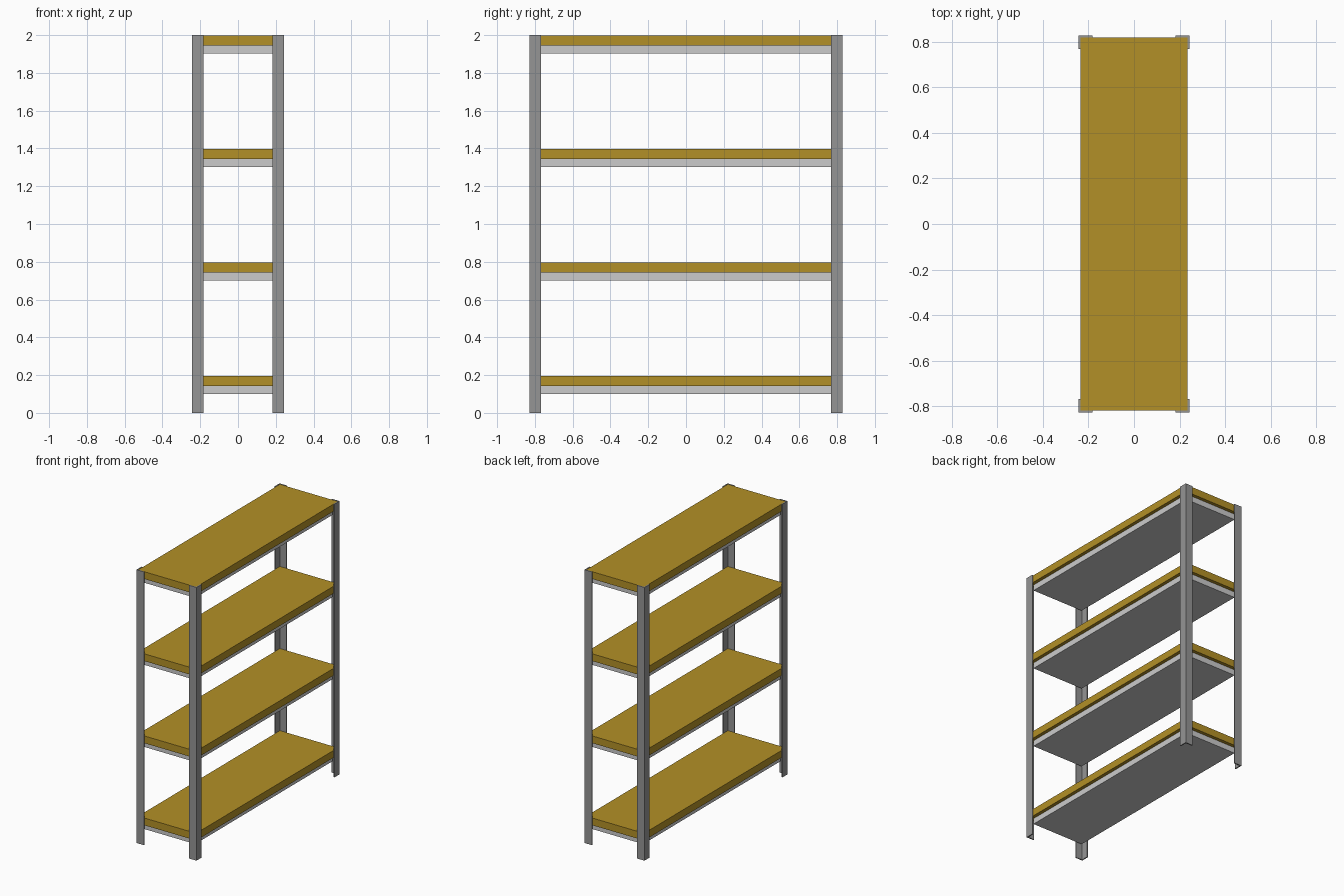
import bpy, bmesh

if "Cube" in bpy.data.objects:
    bpy.data.objects.remove(bpy.data.objects["Cube"])

HX, HY, H = 0.243, 0.828, 2.0    # outer half width, half length, height
T, FL = 0.008, 0.06              # post steel thickness, flange width


def material(name, rgb):
    m = bpy.data.materials.new(name)
    m.diffuse_color = (*rgb, 1)
    m.use_nodes = True
    m.node_tree.nodes["Principled BSDF"].inputs["Base Color"].default_value = m.diffuse_color
    return m


wood = material("wood", (0.45, 0.28, 0.02))
dark_steel = material("dark_steel", (0.3, 0.3, 0.3))
light_steel = material("light_steel", (0.6, 0.6, 0.6))


def prism(name, outline, z0, z1, mat):
    """Extrude a flat outline from z0 up to z1."""
    bm = bmesh.new()
    face = bm.faces.new([bm.verts.new((x, y, z0)) for x, y in outline])
    ext = bmesh.ops.extrude_face_region(bm, geom=[face])
    top = [v for v in ext["geom"] if isinstance(v, bmesh.types.BMVert)]
    bmesh.ops.translate(bm, vec=(0, 0, z1 - z0), verts=top)
    bmesh.ops.recalc_face_normals(bm, faces=bm.faces)
    me = bpy.data.meshes.new(name)
    bm.to_mesh(me)
    bm.free()
    me.materials.append(mat)
    ob = bpy.data.objects.new(name, me)
    bpy.context.collection.objects.link(ob)
    return ob


def rect(hx, hy):
    return [(-hx, -hy), (hx, -hy), (hx, hy), (-hx, hy)]


# Four L-profile corner posts, mirrored from one
angle = [(HX, HY), (HX - FL, HY), (HX - FL, HY - T),
         (HX - T, HY - T), (HX - T, HY - FL), (HX, HY - FL)]
posts = prism("corner_posts", angle, 0, H, dark_steel)
mirror = posts.modifiers.new("mirror", 'MIRROR')
mirror.use_axis = (True, True, False)

# Wooden boards, each resting on a slightly inset steel tray
OVERHANG = 0.025
for i in range(4):
    bottom = 0.1 + i * 0.601
    seam = bottom + 0.042
    bx, by = HX - T, HY - T
    prism(f"shelf_tray_{i + 1}", rect(bx - OVERHANG, by - OVERHANG),
          bottom, seam, light_steel)
    prism(f"shelf_board_{i + 1}", rect(bx, by), seam, seam + 0.053, wood)
